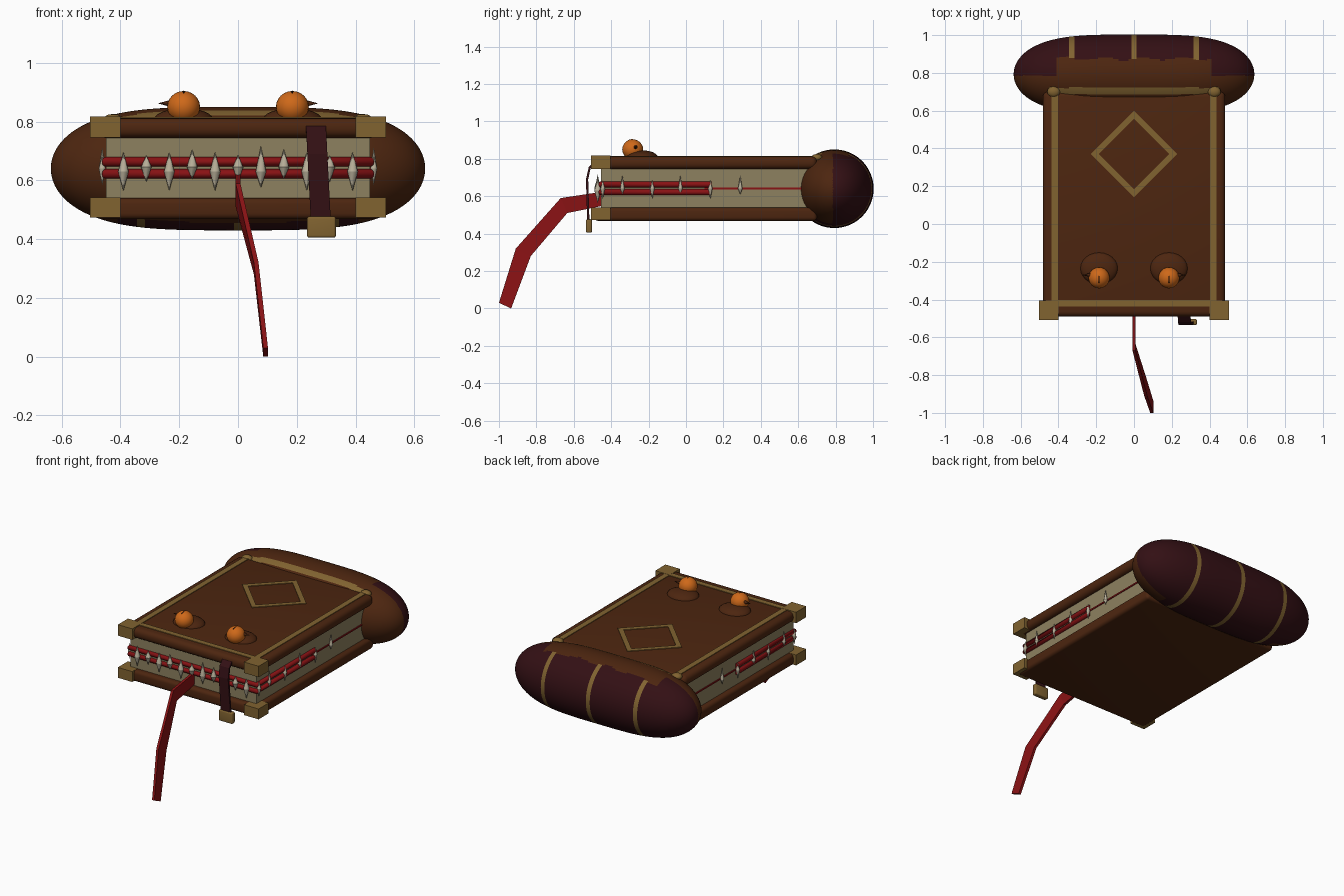
import bpy, bmesh, math
from math import sin, cos, pi, sqrt
from mathutils import Matrix, Vector

cube = bpy.data.objects.get("Cube")
if cube:
    bpy.data.objects.remove(cube)


def material(name, r, g, b):
    m = bpy.data.materials.new(name)
    m.use_nodes = True
    m.diffuse_color = (r, g, b, 1)
    bsdf = next(n for n in m.node_tree.nodes if n.type == 'BSDF_PRINCIPLED')
    bsdf.inputs["Base Color"].default_value = (r, g, b, 1)
    bsdf.inputs["Roughness"].default_value = 0.8
    return m


BROWN = material("brown leather", 0.074, 0.019, 0.005)
MAROON = material("maroon leather", 0.033, 0.005, 0.007)
GOLD = material("old gold", 0.22, 0.125, 0.03)
PAPER = material("paper", 0.27, 0.22, 0.115)
RED = material("red flesh", 0.25, 0.006, 0.007)
BONE = material("bone", 0.48, 0.43, 0.32)
ORANGE = material("orange eye", 0.62, 0.14, 0.01)
DARK = material("dark pupil", 0.012, 0.004, 0.003)


def finish(name, bm, *mats, smooth=None):
    bmesh.ops.recalc_face_normals(bm, faces=bm.faces)
    me = bpy.data.meshes.new(name)
    bm.to_mesh(me)
    bm.free()
    ob = bpy.data.objects.new(name, me)
    bpy.context.collection.objects.link(ob)
    for m in mats:
        me.materials.append(m)
    if smooth:
        bpy.ops.object.select_all(action='DESELECT')
        ob.select_set(True)
        bpy.context.view_layer.objects.active = ob
        bpy.ops.object.shade_smooth_by_angle(angle=math.radians(smooth))
    return ob


def box(name, lo, hi, mat, bevel=0, turn=0):
    lo, hi = Vector(lo), Vector(hi)
    bm = bmesh.new()
    size = Matrix.Diagonal((*(hi - lo), 1))
    place = Matrix.Translation((lo + hi) / 2)
    bmesh.ops.create_cube(bm, size=1, matrix=place @ Matrix.Rotation(turn, 4, 'Z') @ size)
    if bevel:
        bmesh.ops.bevel(bm, geom=bm.edges[:], offset=bevel, segments=4,
                        profile=0.5, affect='EDGES')
    return finish(name, bm, mat, smooth=40 if bevel else None)


def ball(name, loc, scale, mat, segments=24):
    bm = bmesh.new()
    bmesh.ops.create_uvsphere(bm, u_segments=segments, v_segments=segments // 2, radius=1,
                              matrix=Matrix.Translation(loc) @ Matrix.Diagonal((*scale, 1)))
    return finish(name, bm, mat, smooth=60)


def sheet(name, left, right, shift, thick, mat):
    """Slab between two edge lines in the yz plane, moved sideways by shift."""
    bm = bmesh.new()
    rows = []
    for (ya, za), (yb, zb), dx in zip(left, right, shift):
        rows.append([bm.verts.new(p) for p in (
            (dx - thick, ya, za), (dx + thick, ya, za),
            (dx + thick, yb, zb), (dx - thick, yb, zb))])
    for a, b in zip(rows, rows[1:]):
        for i in range(4):
            j = (i + 1) % 4
            bm.faces.new((a[i], a[j], b[j], b[i]))
    bm.faces.new(rows[0])
    bm.faces.new(rows[-1])
    return finish(name, bm, mat)


# Covers and page block
box("top_cover", (-0.483, -0.49, 0.745), (0.483, 0.7, 0.812), BROWN, 0.028)
box("bottom_cover", (-0.483, -0.49, 0.468), (0.483, 0.7, 0.54), BROWN, 0.02)
box("page_block", (-0.45, -0.455, 0.53), (0.45, 0.68, 0.755), PAPER)

# Swollen spine: rings along x, coloured by position
HALF, R, CY, CZ, SEG = 0.637, 0.21, 0.793, 0.64, 128
STRIPES = (-0.33, 0, 0.33)
stations = {round(HALF * 0.9999 * sin(pi / 2 * i / 36), 4) for i in range(-36, 37)}
stations |= {s + d for s in STRIPES for d in (-0.014, 0.014)}
bm = bmesh.new()
rings = []
for x in sorted(stations):
    r = R * sqrt(1 - (abs(x) / HALF) ** 3.6)
    rings.append([bm.verts.new((x, CY + r * cos(2 * pi * k / SEG), CZ + r * sin(2 * pi * k / SEG)))
                  for k in range(SEG)])
for a, b in zip(rings, rings[1:]):
    for k in range(SEG):
        bm.faces.new((a[k], a[k - 1], b[k - 1], b[k]))
bm.faces.new(rings[0])
bm.faces.new(rings[-1])
for f in bm.faces:
    x, y, z = f.calc_center_median()
    edge = 0.785
    if abs(x) < 0.4:
        edge = 0.875 + 0.008 * sin(30 * x) if z > CZ else 0.69
    if y > edge:
        f.material_index = 2 if any(abs(x - s) < 0.014 for s in STRIPES) else 1
    elif 0.685 < y < 0.722 and z > 0.7 and abs(x) < 0.45:
        f.material_index = 2
finish("spine", bm, BROWN, MAROON, GOLD, smooth=60)

# Gold frame and diamond on the top cover
Z0, Z1 = 0.809, 0.816
for s, side in ((-1, "right"), (1, "left")):
    x = s * 0.42
    box(f"frame_{side}", (x - 0.018, -0.435, Z0), (x + 0.018, 0.7, Z1), GOLD)
    ball(f"frame_knot_{side}", (s * 0.425, 0.7, 0.806), (0.035, 0.03, 0.02), GOLD, 12)
box("frame_front", (-0.438, -0.437, Z0), (0.438, -0.402, Z1), GOLD)
for i, (sx, sy) in enumerate(((1, 1), (-1, 1), (-1, -1), (1, -1))):
    cx, cy = sx * 0.104, 0.37 + sy * 0.104
    box(f"diamond_bar_{i + 1}", (cx - 0.16, cy - 0.015, Z0), (cx + 0.16, cy + 0.015, Z1),
        GOLD, turn=-sx * sy * pi / 4)

# Corner guards
for s, side in ((-1, "right"), (1, "left")):
    for level, lo, hi in (("top", 0.746, 0.817), ("bottom", 0.474, 0.541)):
        xs = sorted((s * 0.4, s * 0.503))
        box(f"{level}_{side}_corner", (xs[0], -0.508, lo), (xs[1], -0.405, hi), GOLD)

# Gums: tubes around the front and both sides
for level, z in (("upper", 0.663), ("lower", 0.622)):
    cu = bpy.data.curves.new(f"{level}_gum", 'CURVE')
    cu.dimensions = '3D'
    cu.bevel_depth = 0.016
    cu.bevel_resolution = 2
    cu.use_fill_caps = True
    sp = cu.splines.new('POLY')
    path = [(-0.452, 0.135), (-0.452, -0.457), (0.452, -0.457), (0.452, 0.135)]
    sp.points.add(len(path) - 1)
    for p, (x, y) in zip(sp.points, path):
        p.co = (x, y, z, 1)
    cu.materials.append(RED)
    bpy.context.collection.objects.link(bpy.data.objects.new(f"{level}_gum", cu))
for s, side in ((-1, "right"), (1, "left")):
    xs = sorted((s * 0.44, s * 0.455))
    box(f"mouth_line_{side}", (xs[0], 0.1, 0.637), (xs[1], 0.64, 0.646), RED)


# Teeth: pointed spindles
def tooth(name, x, y, low, mid, high, width):
    bm = bmesh.new()
    for z, tip in ((mid, high), (mid, low)):
        bmesh.ops.create_cone(bm, segments=8, radius1=width, radius2=0.0005, depth=abs(tip - z),
                              matrix=Matrix.Translation((x, y, (z + tip) / 2)) @
                              Matrix.Rotation(pi if tip < z else 0, 4, 'X'))
    finish(name, bm, BONE, smooth=50)


for i in range(-5, 6):
    drop = 0.03 * (i % 2)
    big = 0.02 if i in (-2, 1, 2) else 0
    tooth(f"front_tooth_{i + 6}", i * 0.078, -0.472, 0.595 - drop + big / 2, 0.645 - drop / 2,
          0.685 + big + drop / 3, 0.018)
for s, side in ((-1, "right"), (1, "left")):
    for i, y in enumerate((-0.445, -0.34, -0.18, -0.03, 0.13, 0.29)):
        up = 0.025 * (i % 2)
        tooth(f"{side}_tooth_{i + 1}", s * 0.462, y, 0.585 + up, 0.64, 0.685 + up, 0.012)

# Tongue
sheet("tongue", [(-0.44, 0.625), (-0.67, 0.59), (-0.91, 0.32), (-1.0, 0.03)],
      [(-0.44, 0.55), (-0.635, 0.51), (-0.83, 0.28), (-0.935, 0.0)],
      [0, 0, 0.062, 0.094], 0.008, RED)

# Strap and buckle
strap = sheet("strap", [(-0.485, 0.79), (-0.52, 0.755), (-0.535, 0.69), (-0.528, 0.46)],
              [(-0.478, 0.78), (-0.51, 0.75), (-0.523, 0.69), (-0.516, 0.46)],
              [0.265, 0.267, 0.27, 0.282], 0.034, MAROON)
box("buckle", (0.235, -0.535, 0.405), (0.333, -0.503, 0.477), GOLD, 0.008)

# Eyes with slit pupils, lids and lid horns
for s, side in ((-1, "right"), (1, "left")):
    x, y = s * 0.185, -0.285
    ball(f"{side}_eyelid", (x, y + 0.05, 0.808), (0.1, 0.085, 0.037), BROWN)
    ball(f"{side}_eye", (x, y, 0.85), (0.056, 0.056, 0.054), ORANGE)
    ball(f"{side}_pupil", (x, y - 0.004, 0.89), (0.006, 0.028, 0.0155), DARK, 12)
    bm = bmesh.new()
    bmesh.ops.create_cone(bm, segments=8, radius1=0.014, radius2=0.001, depth=0.05,
                          matrix=Matrix.Translation((s * 0.245, y + 0.015, 0.862)) @
                          Matrix.Rotation(s * pi / 2, 4, 'Y'))
    finish(f"{side}_lid_horn", bm, BROWN, smooth=50)
